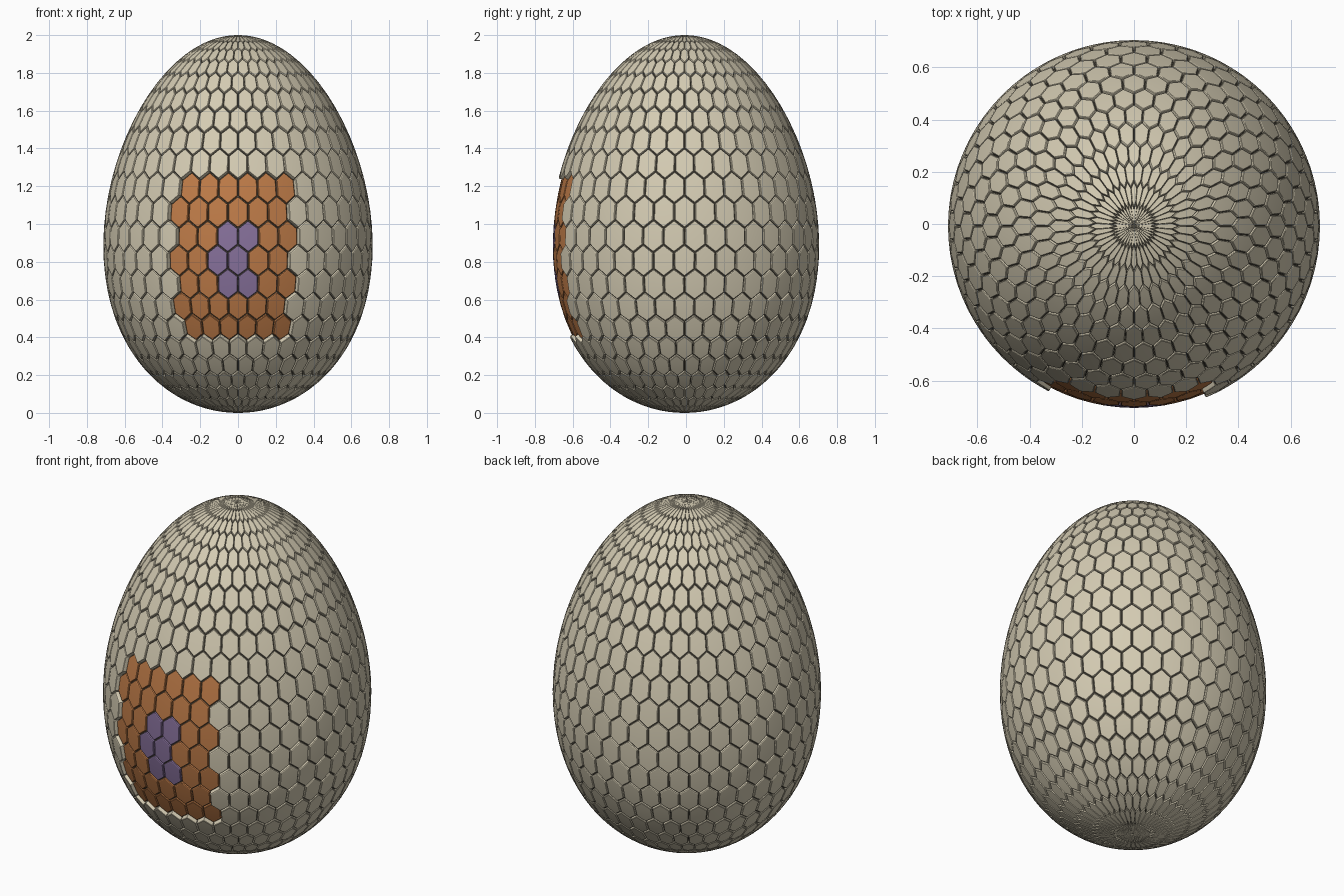
import bpy
import bmesh
from math import sin, cos, radians, degrees, acos, atan2
from mathutils import Vector

if "Cube" in bpy.data.objects:
    bpy.data.objects.remove(bpy.data.objects["Cube"], do_unlink=True)

ROWS, COLS = 24, 40
ROW_STEP, COL_STEP = 180 / ROWS, 360 / COLS
RECESS = 0.016          # how far the coloured panel sits below the shell
CENTRE_Y = -0.008
# Tile section from the skirt to the face: (outline scale, depth)
SECTION = [(0.96, 0.045), (0.96, 0.007), (0.93, 0.002), (0.88, 0)]


def material(name, rgb):
    mat = bpy.data.materials.new(name)
    mat.use_nodes = True
    mat.diffuse_color = (*rgb, 1)
    bsdf = mat.node_tree.nodes["Principled BSDF"]
    bsdf.inputs["Base Color"].default_value = (*rgb, 1)
    bsdf.inputs["Roughness"].default_value = 0.6
    return mat


def egg_point(angle, polar, depth=0.0):
    """Point below the egg surface; angle 0 faces front, polar 0 is the top."""
    a = radians(angle)
    t = radians(min(max(polar, 0.4), 179.6))
    radius = sin(t) * (0.708 - 0.085 * cos(t))
    slope = 0.708 * cos(t) - 0.085 * cos(2 * t)
    normal = Vector((sin(t), slope)).normalized()
    r = radius - depth * normal.x
    z = 1 + cos(t) - depth * normal.y
    return Vector((r * sin(a), CENTRE_Y - r * cos(a), z))


def add_tile(bm, row, col, sink):
    """One bevelled hexagonal tile with a slightly domed face."""
    a0 = COL_STEP * (col + (0.5 if row % 2 == 0 else 0))
    t0 = ROW_STEP * (row + 0.5)
    half = COL_STEP / 2
    tip, shoulder = ROW_STEP * 2 / 3, ROW_STEP / 3
    outline = [(0, -tip), (-half, -shoulder), (-half, shoulder),
               (0, tip), (half, shoulder), (half, -shoulder)]
    rings = [[bm.verts.new(egg_point(a0 + a * s, t0 + t * s, d + sink))
              for a, t in outline] for s, d in SECTION]
    for low, high in zip(rings, rings[1:]):
        for i in range(6):
            j = (i + 1) % 6
            bm.faces.new((low[i], low[j], high[j], high[i]))
    middle = bm.verts.new(egg_point(a0, t0, sink))
    for i in range(6):
        bm.faces.new((middle, rings[-1][i], rings[-1][(i + 1) % 6]))


def finish(name, bm, mat):
    mesh = bpy.data.meshes.new(name)
    bm.to_mesh(mesh)
    bm.free()
    mesh.materials.append(mat)
    obj = bpy.data.objects.new(name, mesh)
    bpy.context.collection.objects.link(obj)
    bpy.ops.object.select_all(action='DESELECT')
    obj.select_set(True)
    bpy.context.view_layer.objects.active = obj
    bpy.ops.object.shade_smooth_by_angle(angle=radians(30))


def zone(row, col):
    if 12 <= row <= 14 and -1 <= col <= 0:
        return "emblem_tiles"
    if 10 <= row <= 16 and -3 <= col <= 2:
        return "panel_tiles"
    return "shell_tiles"


# Hexagonal tiles, grouped by colour
colours = {
    "shell_tiles": material("warm ivory", (0.66, 0.60, 0.45)),
    "panel_tiles": material("copper orange", (0.52, 0.20, 0.065)),
    "emblem_tiles": material("dusty purple", (0.25, 0.17, 0.34)),
}
groups = {name: bmesh.new() for name in colours}
for row in range(ROWS):
    for col in range(-COLS // 2, COLS // 2):
        name = zone(row, col)
        add_tile(groups[name], row, col, 0 if name == "shell_tiles" else RECESS)
for name, bm in groups.items():
    finish(name, bm, colours[name])

# Dark core showing in the seams, pushed deeper behind the recessed panel
core = bmesh.new()
bmesh.ops.create_uvsphere(core, u_segments=120, v_segments=60, radius=1)
for v in core.verts:
    polar = degrees(acos(max(-1, min(1, v.co.z))))
    angle = degrees(atan2(v.co.x, -v.co.y))
    behind_panel = 70 < polar < 132 and -36 < angle < 32
    v.co = egg_point(angle, polar, 0.012 + (RECESS if behind_panel else 0))
finish("seam_core", core, material("seam brown", (0.08, 0.07, 0.05)))
